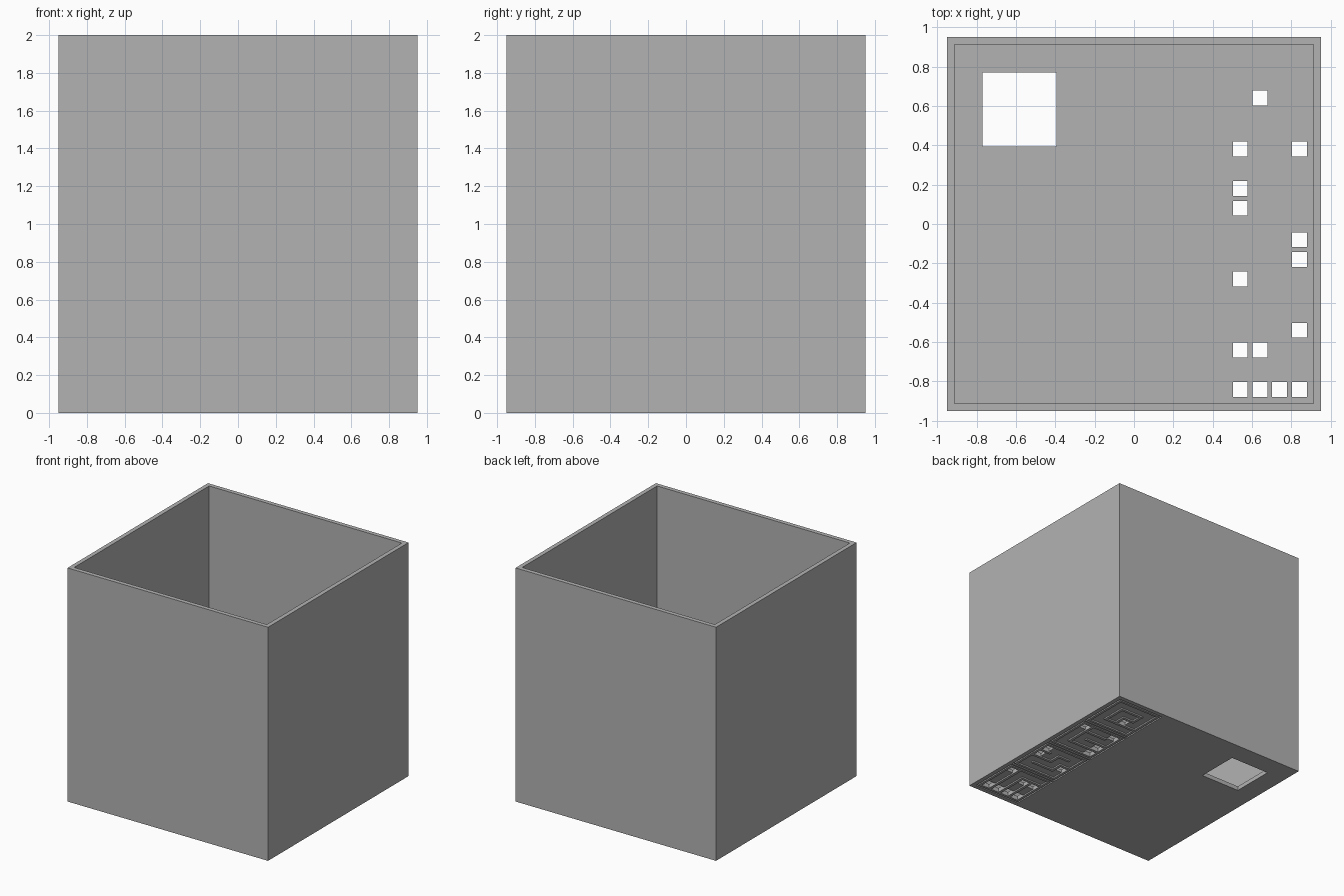
import bpy
import bmesh
from mathutils import Vector

if "Cube" in bpy.data.objects:
    bpy.data.objects.remove(bpy.data.objects["Cube"], do_unlink=True)

HALF, HEIGHT, WALL = 0.95, 2.0, 0.037
PITCH, CELL, BLOCK = 0.1, 0.076, 0.46
GROOVE = 0.012

grey = bpy.data.materials.new("plain_grey")
grey.use_nodes = True
grey.diffuse_color = (0.45, 0.45, 0.45, 1)
grey.node_tree.nodes["Principled BSDF"].inputs["Base Color"].default_value = (0.45, 0.45, 0.45, 1)


def add_box(bm, low, high):
    low, high = Vector(low), Vector(high)
    verts = bmesh.ops.create_cube(bm, size=1)["verts"]
    bmesh.ops.scale(bm, vec=high - low, verts=verts)
    bmesh.ops.translate(bm, vec=(low + high) / 2, verts=verts)


def make_object(name, bm):
    mesh = bpy.data.meshes.new(name)
    bm.to_mesh(mesh)
    bm.free()
    mesh.materials.append(grey)
    obj = bpy.data.objects.new(name, mesh)
    bpy.context.collection.objects.link(obj)
    return obj


def cut(target, bm):
    cutter = make_object("cutter", bm)
    cutter.hide_render = True
    mod = target.modifiers.new("cut", "BOOLEAN")
    mod.operation, mod.solver, mod.object = "DIFFERENCE", "EXACT", cutter
    mod.use_self = True
    bpy.context.view_layer.objects.active = target
    bpy.ops.object.modifier_apply(modifier=mod.name)
    bpy.data.objects.remove(cutter, do_unlink=True)


# Each block is a four by four set of cells: groove paths and through holes,
# written as column and row pairs
blocks = [
    (["00 01 02", "10 11 12", "20 21 22 23 13 03", "30 31 32 33"],
     "00 10 20 30 02 12 33"),
    (["01 00 10 20 30 31 21 11 12 02 03 13 23 22 32", "33 23"],
     "01 32 33"),
    (["00 10 20 30 31 32 33", "01 11 21 22 12 02 03 13 23"],
     "00 01 03 33"),
    (["00 10 20 30 31 32 33 23 13 03 02 01 11", "12 22 21"],
     "11"),
]


def cell_centre(block, code):
    x = 0.69 + (int(code[0]) - 1.5) * PITCH
    y = (block - 1.5) * BLOCK + (int(code[1]) - 1.5) * PITCH
    return x, y


# Open-topped box
bm = bmesh.new()
add_box(bm, (-HALF, -HALF, 0), (HALF, HALF, HEIGHT))
box = make_object("open_box", bm)
inner = HALF - WALL
bm = bmesh.new()
add_box(bm, (-inner, -inner, WALL), (inner, inner, HEIGHT + 0.1))
cut(box, bm)

# Shallow grooves and block frames in the underside
bm = bmesh.new()
r = CELL / 2
for b, (paths, holes) in enumerate(blocks):
    for path in paths:
        cells = [cell_centre(b, code) for code in path.split()]
        for (x0, y0), (x1, y1) in zip(cells, cells[1:]):
            add_box(bm, (min(x0, x1) - r, min(y0, y1) - r, -0.1),
                    (max(x0, x1) + r, max(y0, y1) + r, GROOVE))
    yc, outer, thin = (b - 1.5) * BLOCK, 0.222, 0.012
    for side in (-1, 1):
        x, y = 0.69 + side * (outer - thin / 2), yc + side * (outer - thin / 2)
        add_box(bm, (x - thin / 2, yc - outer, -0.1), (x + thin / 2, yc + outer, GROOVE))
        add_box(bm, (0.69 - outer, y - thin / 2, -0.1), (0.69 + outer, y + thin / 2, GROOVE))
cut(box, bm)

# Holes through the floor
bm = bmesh.new()
add_box(bm, (-0.77, 0.395, -0.1), (-0.395, 0.77, 0.1))
for b, (paths, holes) in enumerate(blocks):
    for code in holes.split():
        x, y = cell_centre(b, code)
        add_box(bm, (x - r, y - r, -0.1), (x + r, y + r, 0.1))
cut(box, bm)
